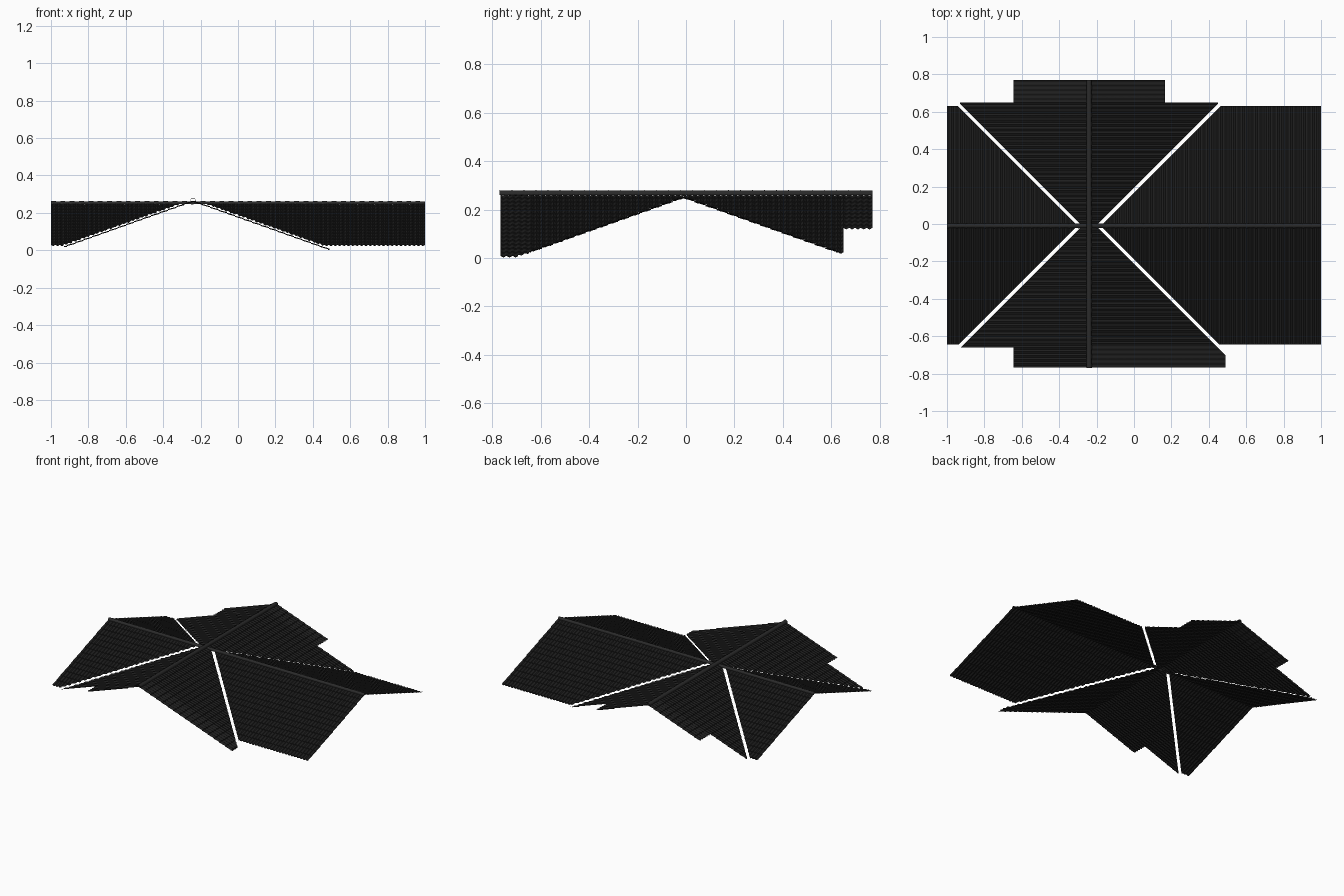
import bpy, bmesh, math
from mathutils import Vector

if "Cube" in bpy.data.objects:
    bpy.data.objects.remove(bpy.data.objects["Cube"])

SLOPE = 0.355                 # fall per unit of run
CX, CY = -0.24, -0.01         # where the ridges cross
Z_NS, Z_EW = 0.263, 0.251     # ridge heights
PITCH, COURSE = 0.0235, 0.045 # tile width and tile length


def material(name, v):
    m = bpy.data.materials.new(name)
    m.diffuse_color = (v, v, v, 1)
    m.use_nodes = True
    m.node_tree.nodes["Principled BSDF"].inputs["Base Color"].default_value = m.diffuse_color
    return m


TILE = material("charcoal tile", 0.0125)
CAP = material("dark grey ridge", 0.023)


def finish(bm, name, mat):
    me = bpy.data.meshes.new(name)
    bm.to_mesh(me)
    bm.free()
    me.materials.append(mat)
    me.shade_smooth()
    me.set_sharp_from_angle(angle=math.radians(40))
    ob = bpy.data.objects.new(name, me)
    bpy.context.collection.objects.link(ob)


def place(axis, side, t, s, lift):
    """t runs along the ridge, s runs down the slope."""
    if axis == "NS":
        return (CX + side * s, t, Z_NS - SLOPE * s + lift)
    return (t, CY + side * s, Z_EW - SLOPE * s + lift)


def panel(bm, axis, side, t0, t1, eave):
    """Corrugated tiles in stepped courses, from the ridge to the eave."""
    cols = max(6, round((t1 - t0) / PITCH) * 6)
    steps, s = [], 0.0
    while s < eave - 1e-4:
        e = min(s + COURSE, eave)
        steps += [(s, -0.002), (e, 0.002)]
        s = e
    rows = []
    for s, lift in steps:
        row = []
        for i in range(cols + 1):
            t = t0 + (t1 - t0) * i / cols
            wave = 0.003 * math.cos(2 * math.pi * i / 6)
            row.append(bm.verts.new(place(axis, side, t, s, lift + wave)))
        rows.append(row)
    flip = (side > 0) == (axis == "NS")
    for a, b in zip(rows, rows[1:]):
        for i in range(cols):
            q = [a[i], a[i + 1], b[i + 1], b[i]]
            bm.faces.new(q[::-1] if flip else q)


def slope(name, axis, side, end, pieces, gap):
    """One quarter slope made of rectangles, trimmed along its valley."""
    bm = bmesh.new()
    for t0, t1, eave in pieces:
        panel(bm, axis, side, t0, t1, eave)
    sx, sy = (side, end) if axis == "NS" else (end, side)
    no = Vector((sx, -sy, 0))
    bmesh.ops.bisect_plane(bm, geom=bm.verts[:] + bm.edges[:] + bm.faces[:],
                           plane_co=(CX + sx * gap, CY, 0), plane_no=no,
                           clear_outer=axis == "NS", clear_inner=axis == "EW")
    finish(bm, name, TILE)


# front and back wings, with shorter eaves beyond the notches
slope("back_wing_left", "NS", -1, 1, [(CY, 0.65, 0.69), (0.65, 0.77, 0.405)], 0.037)
slope("back_wing_right", "NS", 1, 1, [(CY, 0.65, 0.69), (0.65, 0.77, 0.405)], 0.037)
slope("front_wing_left", "NS", -1, -1, [(-0.66, CY, 0.69), (-0.767, -0.66, 0.405)], 0.037)
slope("front_wing_right", "NS", 1, -1, [(-0.64, CY, 0.69), (-0.767, -0.64, 0.73)], 0.037)

# left and right wings
slope("left_wing_back", "EW", 1, -1, [(-1, CX, 0.64)], 0.062)
slope("left_wing_front", "EW", -1, -1, [(-1, CX, 0.635)], 0.062)
slope("right_wing_back", "EW", 1, 1, [(CX, 1, 0.64)], 0.062)
slope("right_wing_front", "EW", -1, 1, [(CX, 1, 0.635)], 0.062)


def ridge(name, axis, t0, t1, z, r):
    """Row of overlapping, tapered half-round caps."""
    bm = bmesh.new()
    n, seg = round((t1 - t0) / 0.05), 10
    step = (t1 - t0) / n
    for k in range(n):
        a = t0 + k * step
        rings = []
        for t, rad in ((a, r), (min(a + step * 1.1, t1), r * 0.86)):
            ring = []
            for i in range(seg + 1):
                ang = math.pi * (i / seg * 1.2 - 0.1)
                u, h = rad * math.cos(ang), z + rad * math.sin(ang)
                co = (CX + u, t, h) if axis == "NS" else (t, CY + u, h)
                ring.append(bm.verts.new(co))
            rings.append(ring)
        p, q = rings
        for i in range(seg):
            f = [p[i], p[i + 1], q[i + 1], q[i]]
            bm.faces.new(f if axis == "EW" else f[::-1])
    bmesh.ops.recalc_face_normals(bm, faces=bm.faces[:])
    bm.normal_update()
    for f in bm.faces:   # caps face outward from the ridge line
        c = f.calc_center_median()
        out = Vector((c.x - CX if axis == "NS" else 0,
                      c.y - CY if axis == "EW" else 0, c.z - z))
        if f.normal.dot(out) < 0:
            f.normal_flip()
    finish(bm, name, CAP)


# ridge caps
ridge("front_to_back_ridge", "NS", -0.77, 0.77, 0.265, 0.015)
ridge("left_to_right_ridge", "EW", -1, 1, 0.25, 0.013)
